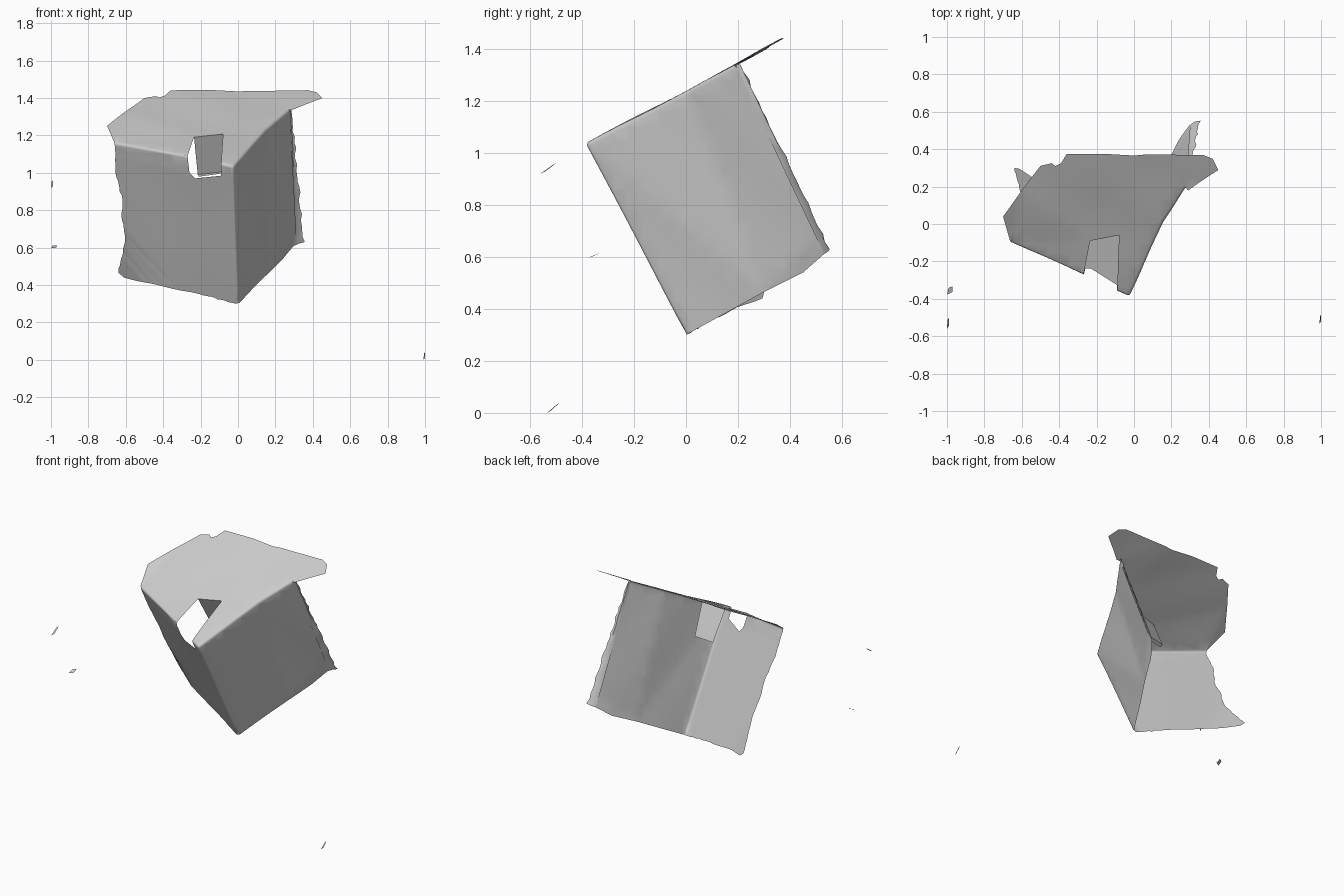
import bpy, bmesh, math, random
from mathutils import Vector as V

if "Cube" in bpy.data.objects:
    bpy.data.objects.remove(bpy.data.objects["Cube"])

random.seed(4)

# planes of the three main sheets of the tilted open box
def wall(x, z): return V((x, -.565 * x - .55 * (z - .3) + max(0, -x - .5) * max(0, .7 - z) * .9, z))
def lid(x, y): return V((x, y, 1.24 + .54 * y + .02 * min(0, x + .2)))
def side(y, z): return V((.436 * y + .189 * (z - .3), y, z))

def ragged(pts, n, amp):
    """Torn edge: extra jittered points between the given 2D points."""
    out = [pts[0]]
    for a, b in zip(pts, pts[1:]):
        for i in range(1, n + 1):
            t = i / n
            j = amp if i < n else 0
            out.append((a[0] + (b[0] - a[0]) * t + random.uniform(-j, j),
                        a[1] + (b[1] - a[1]) * t + random.uniform(-j, j)))
    return out

def slice_grid(bm, step=.06):
    for axis in range(3):
        n = V((0, 0, 0))
        n[axis] = 1
        k = -1.0
        while k < 1.6:
            bmesh.ops.bisect_plane(bm, geom=bm.verts[:] + bm.edges[:] + bm.faces[:],
                                   dist=1e-5, plane_co=n * k, plane_no=n)
            k += step

def finish(bm, name):
    me = bpy.data.meshes.new(name)
    bm.to_mesh(me)
    bm.free()
    ob = bpy.data.objects.new(name, me)
    bpy.context.collection.objects.link(ob)
    bpy.context.view_layer.objects.active = ob
    bpy.ops.object.select_all(action='DESELECT')
    ob.select_set(True)
    bpy.ops.object.shade_smooth_by_angle(angle=math.radians(40))
    return ob

def sheet(name, faces):
    bm = bmesh.new()
    for f in faces:
        bm.faces.new([bm.verts.new(p) for p in f])
    return finish(bm, name)

# shared corners
low, front = V((0, 0, .3)), V((-.025, -.39, 1.035))
back, mid = V((.275, .19, 1.34)), V((.155, .01, 1.24))
left = V((-.66, -.10, 1.16))
hole_l, hole_r = V((-.27, -.275, 1.09)), V((-.09, -.36, 1.05))
flap_l, flap_r = lid(-.235, -.09), lid(-.08, -.06)

# torn outlines of the left wall and the side wall
wall_edge = ragged([(-.655, 1.1), (-.65, .98), (-.62, .88), (-.62, .75), (-.602, .66),
                    (-.625, .54), (-.64, .47), (-.61, .44)], 4, .006)
wall_base = ragged([(-.61, .44), (-.2, .35), (-.05, .31)], 8, .003)[1:]
left_wall = ([hole_r, hole_l, left] + [wall(*p) for p in wall_edge + wall_base] + [low, front])
left_wall[0:1] = [hole_r, wall(-.09, .985), wall(-.23, .97), wall(-.26, 1.0)]
side_wall = [low, side(.3, .465), side(.45, .54), V((.30, .53, .61)), V((.31, .50, .68)),
             back, mid, front]
top_sheet = [front, mid, back] + [lid(*p) for p in (
    (.29, .18), (.36, .23), (.45, .29), (.42, .35), (.37, .37), (.15, .37), (.06, .37), (0, .365),
    (-.15, .375), (-.36, .375), (-.39, .325), (-.42, .31), (-.44, .325), (-.5, .31),
    (-.6, .18), (-.7, .04))] + [left, hole_l, flap_l, flap_r, hole_r]

# box shell: three sheets welded together with softened corners and dents
bm = bmesh.new()
for outline in (left_wall, side_wall, top_sheet):
    bm.faces.new([bm.verts.new(p) for p in outline])
bmesh.ops.remove_doubles(bm, verts=bm.verts[:], dist=.0005)
bmesh.ops.recalc_face_normals(bm, faces=bm.faces[:])
bmesh.ops.triangulate(bm, faces=[f for f in bm.faces if len(f.verts) > 4])
corners = [e for e in bm.edges if len(e.link_faces) == 2 and e.calc_face_angle(0) > .8]
bmesh.ops.bevel(bm, geom=corners, offset=.014, segments=3, profile=.5, affect='EDGES')
slice_grid(bm)
bmesh.ops.triangulate(bm, faces=bm.faces[:])
bm.normal_update()
for v in bm.verts:
    c = v.co
    w = math.sin(9 * c.x + 5 * c.z) * math.sin(8 * c.y + 6 * c.z)
    c += v.normal * .003 * w
if sum((f.normal.z * f.calc_area() for f in bm.faces)) < 0:
    bmesh.ops.reverse_faces(bm, faces=bm.faces[:])
finish(bm, "box_shell")

# inner flap hanging behind the opening
sheet("opening_flap", [[flap_l, V((-.215, .02, .99)), V((-.09, .035, 1.005)), flap_r]])
sheet("flap_lip", [[V((-.215, .02, .99)), V((-.21, 0, .98)), V((-.095, .01, .995)),
                    V((-.09, .035, 1.005))]])

# narrow torn strip folded along the back edge of the side wall
bm = bmesh.new()
rows = []
for i in range(25):
    t = i / 24
    inner = back.lerp(V((.30, .53, .61)), t)
    w = .012 + .04 * t + random.uniform(-.006, .006)
    rows.append([bm.verts.new(inner), bm.verts.new(inner + V((w * .45, .018, .012 * t))),
                 bm.verts.new(inner + V((w, .022 + random.uniform(-.005, .005), .02 * t)))])
for a, b in zip(rows, rows[1:]):
    for k in (0, 1):
        bm.faces.new((a[k], a[k + 1], b[k + 1], b[k]))
finish(bm, "back_edge_strip")

# loose scraps floating around the box
def scrap(name, p, size):
    bm = bmesh.new()
    s = V(size)
    bm.faces.new([bm.verts.new(V(p) + V((s.x * a, s.y * b, s.z * c)))
                  for a, b, c in ((-1, -1, -1), (1, -.4, -.6), (1, 1, 1), (-.5, .6, .7))])
    finish(bm, name)

scrap("scrap_upper_left", (-.994, -.53, .94), (.006, .03, .02))
scrap("scrap_lower_left", (-.985, -.355, .605), (.014, .022, .008))
scrap("scrap_right", (.996, -.51, .02), (.004, .025, .02))
